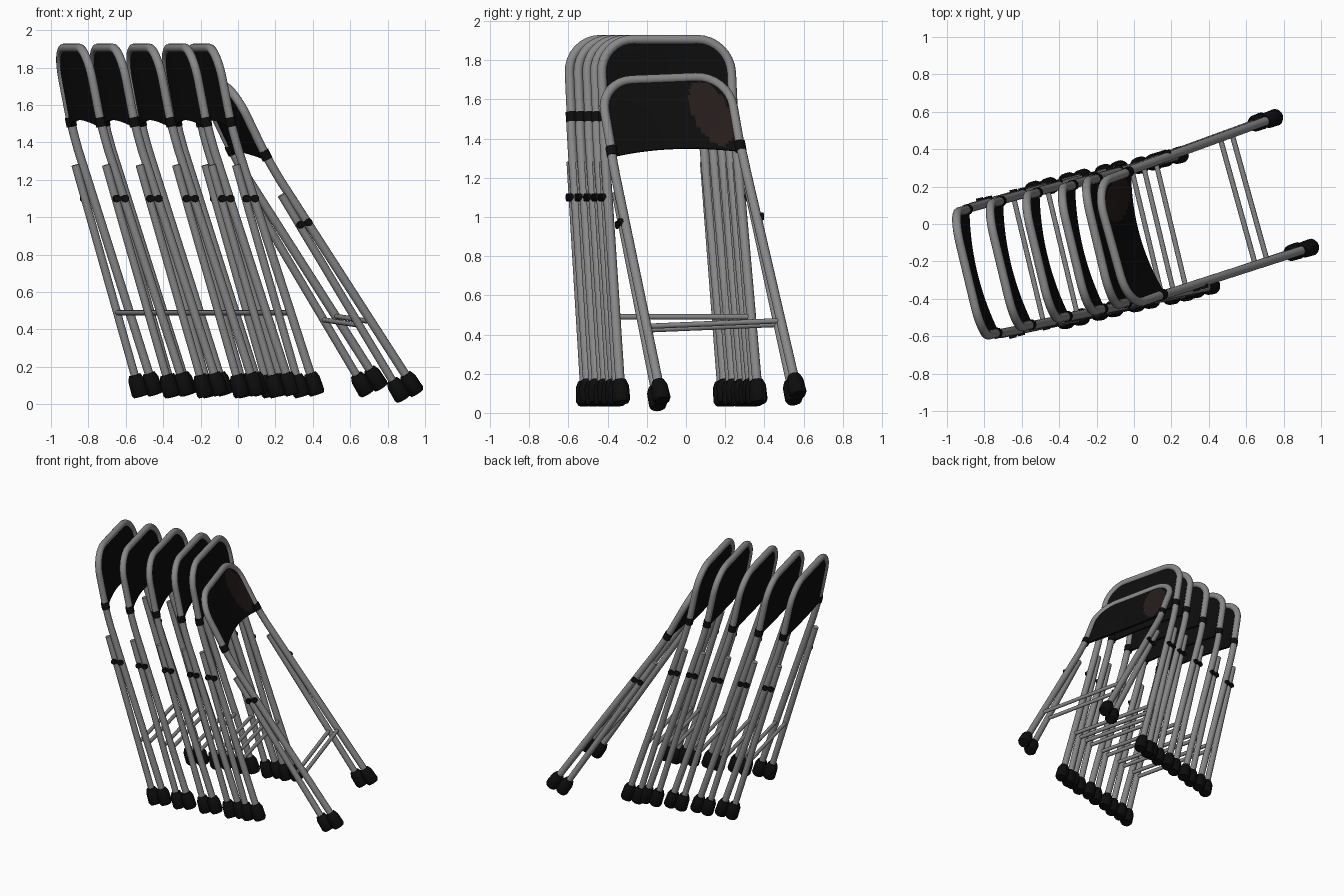
import bpy, bmesh
from math import sin, cos, pi, radians, sqrt
from mathutils import Vector, Matrix

if "Cube" in bpy.data.objects:
    bpy.data.objects.remove(bpy.data.objects["Cube"])


def material(name, rgb, rough):
    m = bpy.data.materials.new(name)
    m.use_nodes = True
    m.diffuse_color = (*rgb, 1)
    node = m.node_tree.nodes["Principled BSDF"]
    node.inputs["Base Color"].default_value = (*rgb, 1)
    node.inputs["Roughness"].default_value = rough
    return m


GREY = material("grey metal", (0.25, 0.25, 0.25), 0.5)
BLACK = material("black plastic", (0.004, 0.004, 0.004), 0.6)
BROWN = material("brown stain", (0.02, 0.012, 0.012), 0.7)

# Chair space: x across the chair, y along the lean, z up
HALF, CORNER, TOP = 0.34, 0.17, 1.905
BEND = Vector((0.345, 0.09, 1.45))
MAIN_FOOT = Vector((0.36, 0.53, 0.11))
REAR_TOP = Vector((0.35, 0.105, 1.28))
REAR_FOOT = Vector((0.36, 0.45, 0.10))
NORMAL = Vector((0, 0.959, 0.283))


def back_depth(z):
    return BEND.y * (TOP - z) / (TOP - BEND.z)


def half_width(z):
    rise = max(0, z - (TOP - CORNER))
    return HALF - CORNER + sqrt(max(0, CORNER ** 2 - rise ** 2))


def mirror(p):
    return Vector((-p.x, p.y, p.z))


def at_height(a, b, z):
    return a.lerp(b, (z - a.z) / (b.z - a.z))


def tube(bm, path, radii, sides=14):
    """Sweep a capped circle along a path, with one radius per point."""
    rings = []
    for i, p in enumerate(path):
        t = (path[min(i + 1, len(path) - 1)] - path[max(i - 1, 0)]).normalized()
        n = (NORMAL - t * NORMAL.dot(t)).normalized()
        b = t.cross(n)
        r = radii[i] if isinstance(radii, list) else radii
        rings.append([bm.verts.new(p + r * (n * cos(a) + b * sin(a)))
                      for a in (2 * pi * k / sides for k in range(sides))])
    for low, high in zip(rings, rings[1:]):
        for k in range(sides):
            j = (k + 1) % sides
            bm.faces.new((low[k], low[j], high[j], high[k]))
    bm.faces.new(rings[0][::-1])
    bm.faces.new(rings[-1])


def finish(bm, name, *mats):
    bmesh.ops.recalc_face_normals(bm, faces=bm.faces)
    me = bpy.data.meshes.new(name)
    bm.to_mesh(me)
    bm.free()
    for m in mats:
        me.materials.append(m)
    me.shade_smooth()
    me.set_sharp_from_angle(angle=radians(40))
    return me


def both_sides(bm, path, radii):
    tube(bm, path, radii)
    tube(bm, [mirror(p) for p in path], radii)


# Main hoop: two legs, a slight bend, rounded top corners
def main_frame():
    side = [MAIN_FOOT, at_height(MAIN_FOOT, BEND, 1.36), BEND + Vector((0, 0.004, 0)),
            Vector((HALF, back_depth(1.54), 1.54))]
    for k in range(9):
        a = k * pi / 16
        z = TOP - CORNER + CORNER * sin(a)
        side.append(Vector((HALF - CORNER + CORNER * cos(a), back_depth(z), z)))
    bm = bmesh.new()
    tube(bm, side + [mirror(p) for p in reversed(side)], 0.024)
    return finish(bm, "main_frame", GREY)


def rear_legs():
    bm = bmesh.new()
    both_sides(bm, [REAR_FOOT, REAR_TOP], 0.022)
    return finish(bm, "rear_legs", GREY)


def crossbars():
    bm = bmesh.new()
    for foot, top in ((MAIN_FOOT, BEND), (REAR_FOOT, REAR_TOP)):
        p = at_height(foot, top, 0.49)
        tube(bm, [p, mirror(p)], 0.014, 10)
    return finish(bm, "crossbars", GREY)


# Rubber caps along the end of each leg
def feet():
    bm = bmesh.new()
    for foot, top in ((MAIN_FOOT, BEND), (REAR_FOOT, REAR_TOP)):
        axis = (top - foot).normalized()
        path = [foot + axis * d for d in (-0.06, -0.045, 0.03, 0.06)]
        both_sides(bm, path, [0.038, 0.046, 0.044, 0.032])
    return finish(bm, "feet", BLACK)


# Pivot bolts on the outside of the tubes, joined by a link
def hinges():
    bm = bmesh.new()
    pair = [at_height(MAIN_FOOT, BEND, 1.1), at_height(REAR_FOOT, REAR_TOP, 1.1)]
    for p in pair:
        both_sides(bm, [p, p + Vector((0.034, 0, 0))], 0.02)
    mid = (pair[0] + pair[1]) / 2
    for sx in (-1, 1):
        place = Matrix.Translation((sx * (mid.x + 0.024), mid.y, mid.z))
        bmesh.ops.create_cube(bm, size=1, matrix=place @ Matrix.Diagonal((0.008, 0.06, 0.02, 1)))
    return finish(bm, "hinges", BLACK)


# Sleeves holding the lower corners of the back panel
def sleeves():
    bm = bmesh.new()
    both_sides(bm, [Vector((HALF, back_depth(z), z)) for z in (1.485, 1.535)], 0.029)
    return finish(bm, "panel_sleeves", BLACK)


# Back panel bowed backwards, with an arched lower edge
def back_panel(stained):
    cols, rows, thick = 36, 24, 0.016
    bm = bmesh.new()
    sheets = []
    for offset in (thick / 2, -thick / 2):
        sheet = []
        for r in range(rows + 1):
            t = r / rows
            row = []
            for c in range(cols + 1):
                u = 2 * c / cols - 1
                arch = 1 - u * u
                low = 1.48 + 0.04 * arch
                z = low + (TOP - low) * t
                y = back_depth(z) - 0.03 * arch * (1 - t) + offset
                row.append(bm.verts.new((u * half_width(z), y, z)))
            sheet.append(row)
        sheets.append(sheet)
    for side, sheet in enumerate(sheets):
        for r in range(rows):
            for c in range(cols):
                f = bm.faces.new((sheet[r][c], sheet[r][c + 1],
                                  sheet[r + 1][c + 1], sheet[r + 1][c]))
                p = f.calc_center_median()
                dz = p.z - 1.70
                dx = p.x + 0.22 - 0.2 * dz
                if stained and side == 0 and (dx / 0.1) ** 2 + (dz / 0.18) ** 2 < 1:
                    f.material_index = 1
    front, back = sheets
    for c in range(cols):
        for r in (0, rows):
            bm.faces.new((front[r][c], front[r][c + 1], back[r][c + 1], back[r][c]))
    for r in range(rows):
        for c in (0, cols):
            bm.faces.new((front[r][c], front[r + 1][c], back[r + 1][c], back[r][c]))
    return finish(bm, "back_panel", BLACK, BROWN)


parts = [main_frame(), rear_legs(), crossbars(), feet(), hinges(), sleeves()]
clean_panel, stained_panel = back_panel(False), back_panel(True)


def place_chair(number, matrix, panel):
    for me in parts + [panel]:
        ob = bpy.data.objects.new(f"chair_{number}_{me.name}", me)
        ob.matrix_world = matrix
        bpy.context.collection.objects.link(ob)


# Five chairs stacked in a leaning row
turn = Matrix.Rotation(radians(-76.5), 4, "Z")
row = [(0, 0), (0.18, 0.045), (0.375, 0.09), (0.565, 0.13), (0.695, 0.165)]
for i, (dx, dy) in enumerate(row):
    place_chair(i + 1, Matrix.Translation((-0.89 + dx, -0.272 + dy, 0)) @ turn, clean_panel)


# Last chair leans further: align its axes from foot, top and width directions
def basis(across, up):
    up = up.normalized()
    across = (across - up * across.dot(up)).normalized()
    return Matrix((across, up.cross(across), up)).transposed()


foot_mid, top_mid = Vector((0.83, 0.215, 0.125)), Vector((-0.105, -0.11, 1.685))
local_foot = Vector((0, MAIN_FOOT.y, MAIN_FOOT.z))
rot = (basis(Vector((0.205, -0.715, -0.04)), top_mid - foot_mid)
       @ basis(Vector((1, 0, 0)), Vector((0, 0, TOP)) - local_foot).transposed())
place_chair(6, Matrix.Translation(foot_mid - rot @ local_foot) @ rot.to_4x4(), stained_panel)
